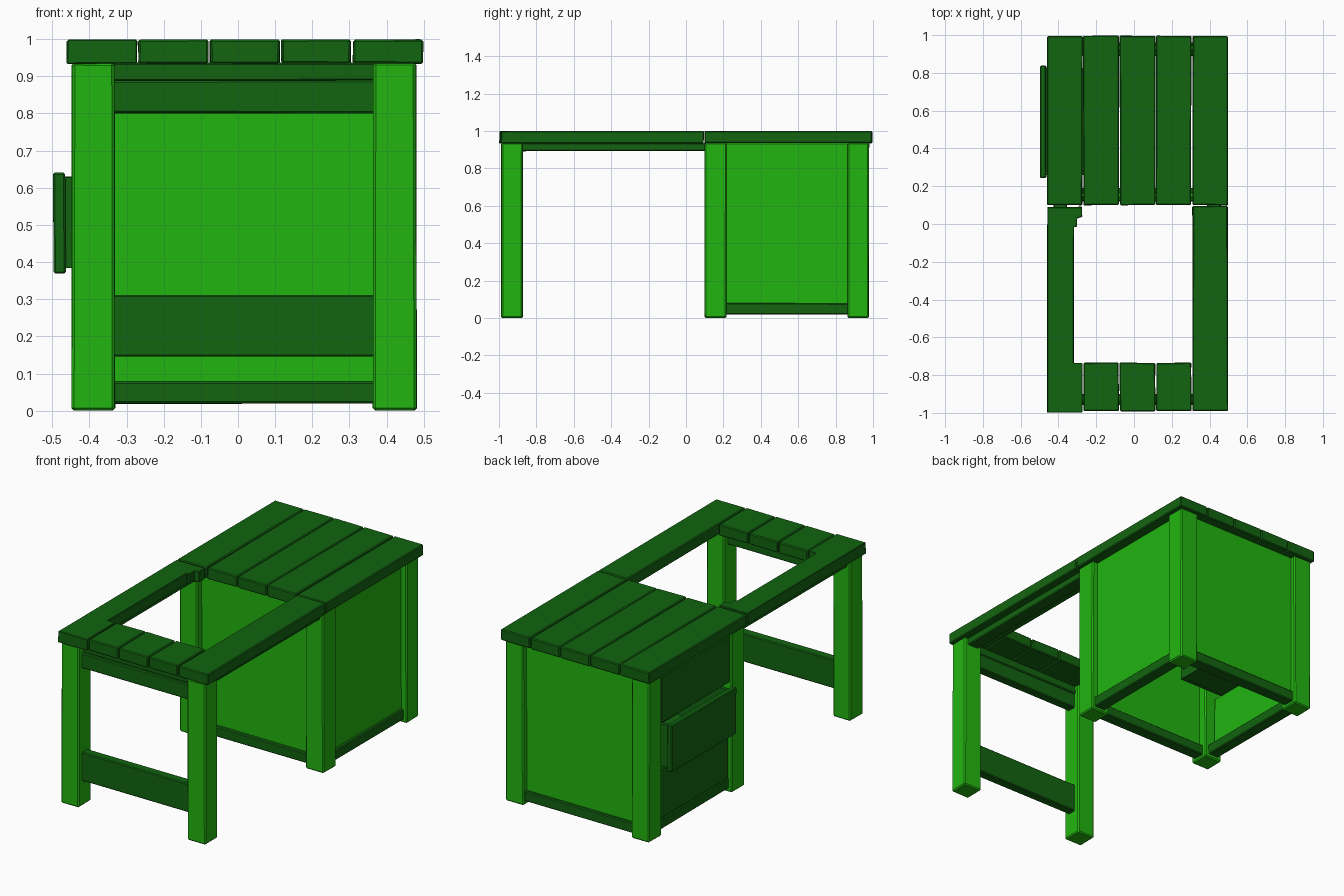
import bpy, bmesh, random

if "Cube" in bpy.data.objects:
    bpy.data.objects.remove(bpy.data.objects["Cube"])
random.seed(4)


def material(name, rgb):
    m = bpy.data.materials.new(name)
    m.diffuse_color = (*rgb, 1)
    m.use_nodes = True
    m.node_tree.nodes["Principled BSDF"].inputs["Base Color"].default_value = m.diffuse_color
    return m


LIGHT = material("light_green_paint", (0.016, 0.46, 0.005))
DARK = material("dark_green_paint", (0.006, 0.128, 0.005))


def prism(name, pts, z0, z1, mat, bevel=0.005, wobble=0.002):
    """Extrude a plan outline between two heights, with slightly uneven corners."""
    bm = bmesh.new()
    rings = []
    for z in (z0, z1):
        ring = []
        for x, y in pts:
            dx, dy = (random.uniform(-wobble, wobble) for _ in range(2))
            dz = random.uniform(-wobble, 0) if z > 0 else 0
            ring.append(bm.verts.new((x + dx, y + dy, z + dz)))
        rings.append(ring)
    bm.faces.new(rings[0][::-1])
    bm.faces.new(rings[1])
    n = len(pts)
    for i in range(n):
        j = (i + 1) % n
        bm.faces.new((rings[0][i], rings[0][j], rings[1][j], rings[1][i]))
    me = bpy.data.meshes.new(name)
    bm.to_mesh(me)
    bm.free()
    me.materials.append(mat)
    ob = bpy.data.objects.new(name, me)
    bpy.context.collection.objects.link(ob)
    if bevel:
        b = ob.modifiers.new("worn_edges", 'BEVEL')
        b.width, b.segments = bevel, 1
    return ob


def box(name, x, y, z, mat, **kw):
    pts = [(x[0], y[0]), (x[1], y[0]), (x[1], y[1]), (x[0], y[1])]
    return prism(name, pts, z[0], z[1], mat, **kw)


LX, RX = (-0.447, -0.332), (0.364, 0.48)
LEG_Y = {"front": (-0.988, -0.873), "middle": (0.1, 0.217), "back": (0.865, 0.978)}
TOP = (0.935, 1.0)
INNER_X = (-0.34, 0.372)

# Six square legs
for row, y in LEG_Y.items():
    for side, x in (("left", LX), ("right", RX)):
        box(f"{row}_leg_{side}", x, y, (0, 0.938), LIGHT, bevel=0.007)

# Desktop planks over the cabinet
planks = [(-0.46, -0.273), (-0.268, -0.081), (-0.075, 0.112), (0.117, 0.303), (0.31, 0.497)]
for i, x in enumerate(planks):
    box(f"rear_plank_{i + 1}", x, (0.1, 0.995), TOP, DARK)

# Front part of the desktop, with the large opening
for i, x in enumerate(planks[1:4]):
    box(f"front_short_plank_{i + 1}", x, (-0.99, -0.735), TOP, DARK)
box("front_right_plank", planks[4], (-0.99, 0.095), TOP, DARK)
prism("front_left_plank",
      [(-0.46, -0.998), (-0.273, -0.998), (-0.273, -0.735), (-0.32, -0.735), (-0.32, -0.015),
       (-0.302, -0.015), (-0.302, 0.03), (-0.275, 0.04), (-0.275, 0.09), (-0.46, 0.09)],
      *TOP, DARK, bevel=0.003)

# Side rails under the opening
for side, x in (("left", (-0.425, -0.355)), ("right", (0.388, 0.458))):
    box(f"side_rail_{side}", x, (-0.88, 0.11), (0.893, 0.937), DARK)

# Front apron and stretcher
box("front_apron", INNER_X, (-0.958, -0.905), (0.802, 0.89), DARK)
box("front_cross_rail", INNER_X, (-0.945, -0.9), (0.888, 0.937), DARK)
box("front_stretcher", INNER_X, (-0.958, -0.905), (0.147, 0.312), DARK)

# Cabinet panels, open underneath
box("cabinet_front_panel", INNER_X, (0.14, 0.165), (0.07, 0.937), LIGHT)
box("cabinet_back_panel", INNER_X, (0.92, 0.945), (0.07, 0.937), LIGHT)
box("cabinet_right_panel", (0.42, 0.445), (0.21, 0.872), (0.07, 0.937), LIGHT)

# Rails around the foot of the cabinet
RAIL = (0.02, 0.08)
box("front_foot_rail", INNER_X, (0.12, 0.19), RAIL, DARK)
box("back_foot_rail", INNER_X, (0.89, 0.96), RAIL, DARK)
box("right_foot_rail", (0.39, 0.462), (0.21, 0.872), RAIL, DARK)
box("left_foot_rail", (-0.425, -0.355), (0.21, 0.872), RAIL, DARK)

# Drawer fronts on the left side, the middle one pulled out
box("lower_drawer_front", (-0.43, -0.405), (0.225, 0.858), (0.085, 0.372), DARK)
box("lower_drawer_back_board", (-0.405, -0.39), (0.225, 0.858), (0.085, 0.372), LIGHT, bevel=0)
box("upper_drawer_front", (-0.443, -0.405), (0.225, 0.858), (0.648, 0.922), DARK)
box("middle_drawer_front", (-0.498, -0.464), (0.246, 0.838), (0.37, 0.642), DARK)
box("middle_drawer_floor", (-0.47, -0.12), (0.265, 0.82), (0.385, 0.405), DARK, bevel=0)
for side, y in (("front", (0.26, 0.28)), ("back", (0.805, 0.825))):
    box(f"middle_drawer_side_{side}", (-0.47, -0.12), y, (0.385, 0.63), DARK, bevel=0)
box("middle_drawer_end", (-0.14, -0.12), (0.275, 0.81), (0.385, 0.63), DARK, bevel=0)
